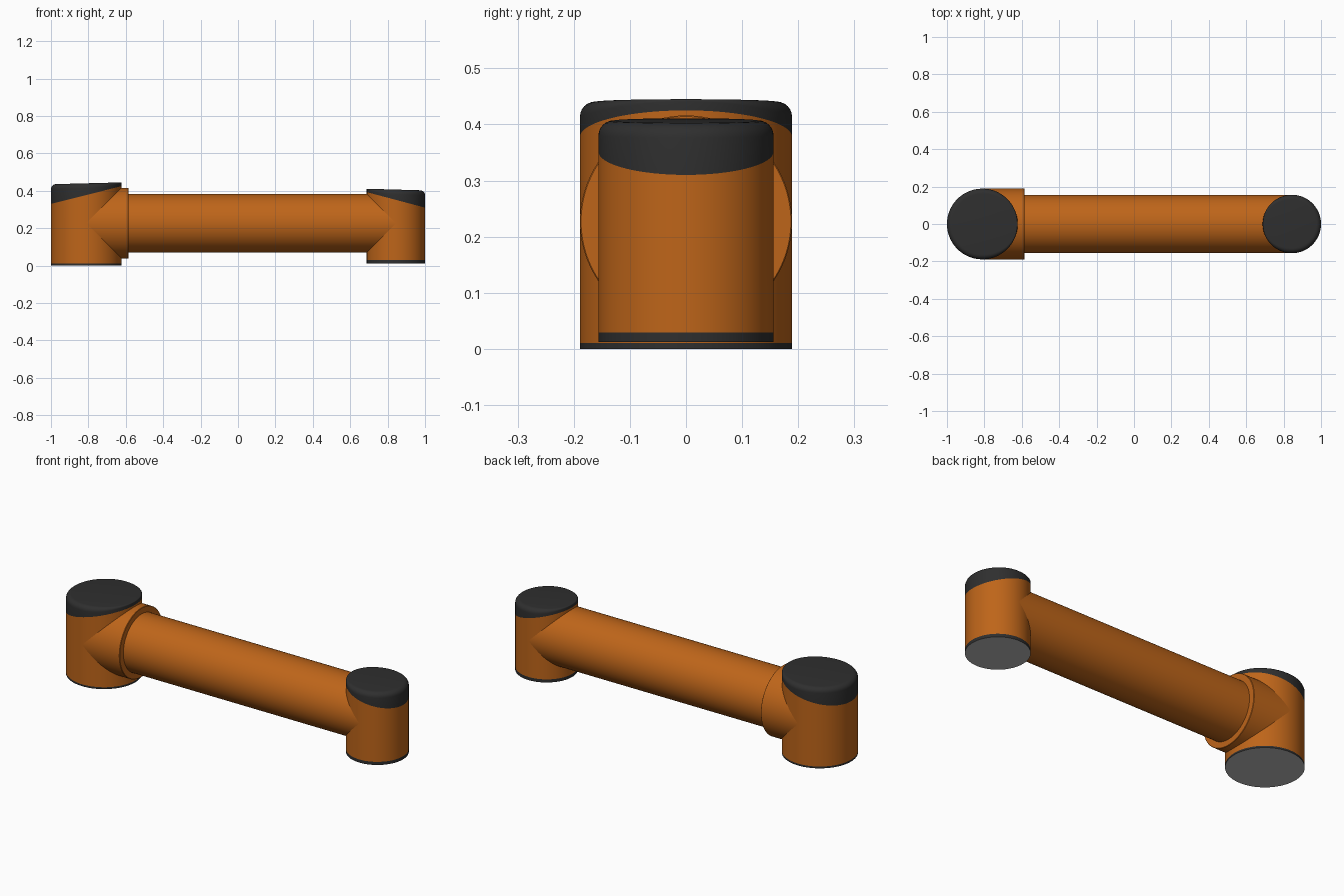
import bpy, bmesh, math
from mathutils import Matrix

if "Cube" in bpy.data.objects:
    bpy.data.objects.remove(bpy.data.objects["Cube"], do_unlink=True)

SEG = 128
AXIS_Z = 0.227


def material(name, rgb):
    m = bpy.data.materials.new(name)
    m.use_nodes = True
    m.diffuse_color = (*rgb, 1)
    bsdf = m.node_tree.nodes["Principled BSDF"]
    bsdf.inputs["Base Color"].default_value = (*rgb, 1)
    return m


ORANGE = material("orange", (0.515, 0.13, 0.01))
DARK = material("dark_grey", (0.028, 0.028, 0.028))
GREY = material("light_grey", (0.5, 0.5, 0.5))


def loft(name, rings, mats, matrix):
    """Skin a stack of rings; each ring maps an angle to (radius, height).
    The first closing disc takes the last material in the list."""
    bm = bmesh.new()
    loops = []
    for ring in rings:
        loop = []
        for i in range(SEG):
            a = math.tau * i / SEG
            r, h = ring(a)
            loop.append(bm.verts.new((r * math.cos(a), r * math.sin(a), h)))
        loops.append(loop)
    for low, high in zip(loops, loops[1:]):
        for i in range(SEG):
            j = (i + 1) % SEG
            bm.faces.new((low[i], low[j], high[j], high[i]))
    bm.faces.new(loops[-1])
    bm.faces.new(loops[0][::-1])
    bm.transform(matrix)
    mesh = bpy.data.meshes.new(name)
    bm.to_mesh(mesh)
    bm.free()
    for m in mats:
        mesh.materials.append(m)
    mesh.polygons[len(mesh.polygons) - 1].material_index = len(mats) - 1
    obj = bpy.data.objects.new(name, mesh)
    bpy.context.collection.objects.link(obj)
    bpy.ops.object.select_all(action='DESELECT')
    obj.select_set(True)
    bpy.context.view_layer.objects.active = obj
    bpy.ops.object.shade_smooth_by_angle(angle=math.radians(30))


def flat(r, h):
    return lambda a: (r, h)


def slanted(r, outer, inner, side):
    """Ring on a plane rising from the outer to the inner end of the joint."""
    def ring(a):
        t = (1 + side * math.cos(a)) / 2
        return r, outer + (inner - outer) * t
    return ring


def rounded(r, outer, inner, side, step):
    """Ring of the cap's edge fillet, which fades out towards the inner end."""
    def ring(a):
        c = side * math.cos(a)
        f = 0.004 + 0.022 * (1 - max(c, 0) ** 2)
        rad = r - f * (1 - math.cos(step))
        top = outer + (inner - outer) * (1 + c * rad / r) / 2
        return rad, top - f * (1 - math.sin(step))
    return ring


def joint(name, x, r, side, base, seam, top):
    """Upright housing with a base plate and a slanted, rounded cap."""
    place = Matrix.Translation((x, 0, 0))
    # Dark rim with a lighter underside
    loft(name + "_base_plate", [flat(r, base[0]), flat(r, base[1])], [DARK, GREY], place)
    loft(name + "_housing", [flat(r, base[1]), slanted(r, *seam, side)], [ORANGE], place)
    fillet = [rounded(r, *top, side, math.pi / 2 * k / 6) for k in range(7)]
    loft(name + "_cap", [slanted(r, *seam, side)] + fillet, [DARK], place)


def pipe(name, rings):
    """Round part lying along x at the arm's axis height."""
    place = Matrix.Translation((0, 0, AXIS_Z)) @ Matrix.Rotation(math.pi / 2, 4, 'Y')
    loft(name, [flat(r, h) for r, h in rings], [ORANGE], place)


# Joints at both ends
joint("large_joint", -0.811, 0.189, 1, (0, 0.01), (0.33, 0.425), (0.435, 0.445))
joint("small_joint", 0.844, 0.156, -1, (0.012, 0.029), (0.31, 0.393), (0.402, 0.411))

# Collar and tube between them
pipe("collar", [(0.189, -0.811), (0.189, -0.587), (0.187, -0.585)])
pipe("arm_tube", [(0.156, -0.7), (0.156, 0.844)])
